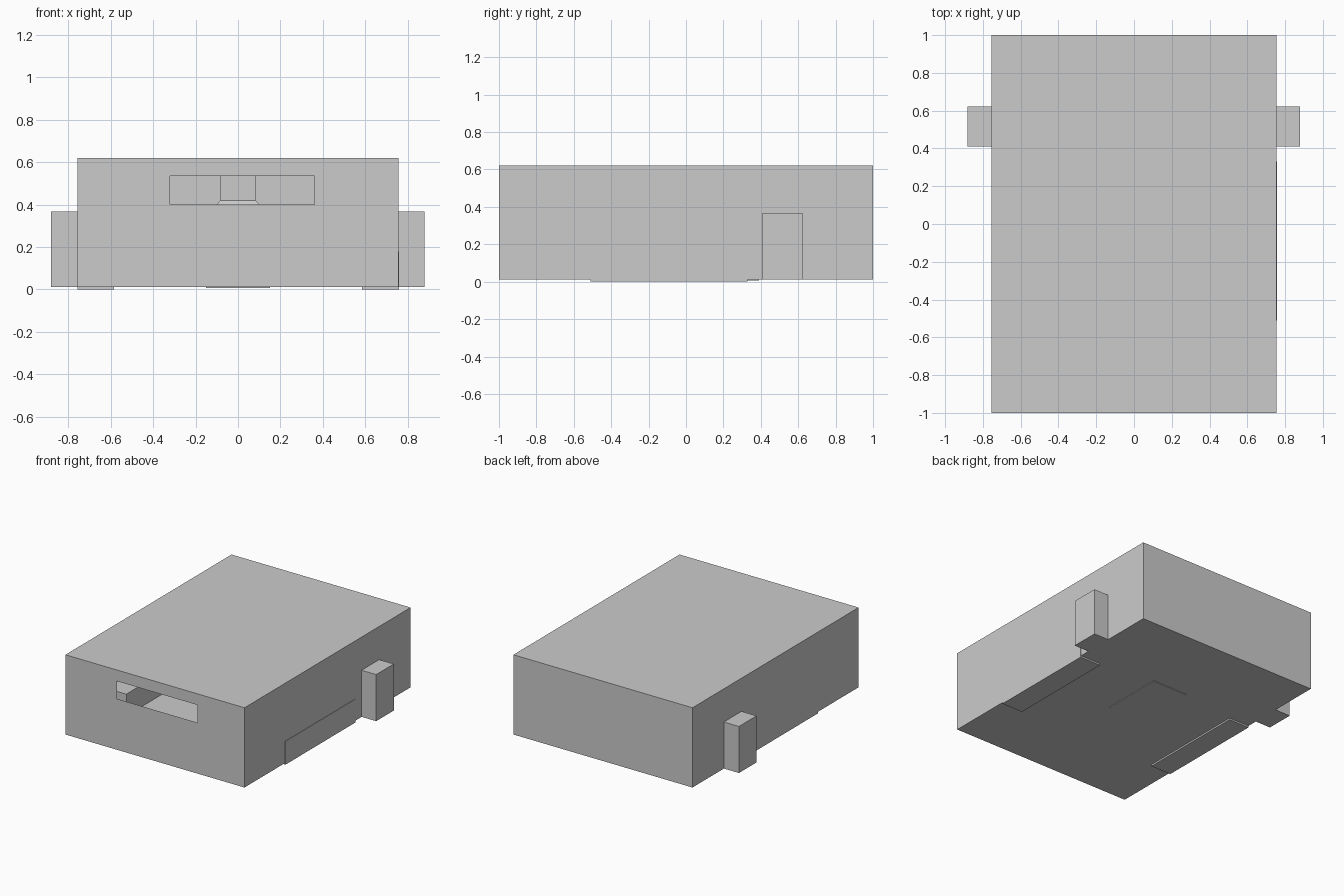
import bpy, bmesh

if "Cube" in bpy.data.objects:
    bpy.data.objects.remove(bpy.data.objects["Cube"])


def finish(name, bm):
    """Turn a bmesh into a named object."""
    mesh = bpy.data.meshes.new(name)
    bm.to_mesh(mesh)
    bm.free()
    obj = bpy.data.objects.new(name, mesh)
    bpy.context.collection.objects.link(obj)
    return obj


def loft(name, sections, open_front=False):
    """Stack rectangles (x0, x1, y0, y1, z) into a closed solid."""
    bm = bmesh.new()
    rings = [[bm.verts.new(p) for p in ((x0, y0, z), (x1, y0, z), (x1, y1, z), (x0, y1, z))]
             for x0, x1, y0, y1, z in sections]
    bm.faces.new(rings[0][::-1])
    bm.faces.new(rings[-1])
    for low, high in zip(rings, rings[1:]):
        for i in range(1 if open_front else 0, 4):
            j = (i + 1) % 4
            bm.faces.new((low[i], low[j], high[j], high[i]))
    if open_front:
        return bm, rings
    return finish(name, bm)


def box(name, x0, x1, y0, y1, z0, z1):
    return loft(name, [(x0, x1, y0, y1, z0), (x0, x1, y0, y1, z1)])


W, BASE, TOP = 0.755, 0.012, 0.62

# Hollow thin-walled housing with a slot window in the front panel
bm, rings = loft("housing", [(-W, W, -1, 1, BASE), (-W, W, -1, 1, TOP)], open_front=True)
outer = [rings[0][0], rings[0][1], rings[1][1], rings[1][0]]
inner = [bm.verts.new((x, -1, z)) for x, z in
         ((-0.32, 0.40), (0.36, 0.40), (0.36, 0.535), (-0.32, 0.535))]
for i in range(4):
    j = (i + 1) % 4
    bm.faces.new((outer[i], outer[j], inner[j], inner[i]))
finish("housing", bm)

# Side tabs
for side, x0, x1 in (("left", -0.882, -W), ("right", W, 0.878)):
    box(side + "_tab", x0, x1, 0.41, 0.622, BASE, 0.367)

# Foot blocks that stick out slightly below the housing
for side, x0, x1 in (("left", -W, -0.585), ("right", 0.583, 0.758)):
    box(side + "_foot", x0, x1, -0.51, 0.33, 0.0, 0.178)

# Inner post: wide base, sloped shoulder, narrow upright seen through the slot
loft("inner_post", [(-0.15, 0.15, -0.085, 0.39, 0.007),
                    (-0.15, 0.15, -0.085, 0.39, 0.345),
                    (-0.083, 0.083, -0.018, 0.323, 0.42),
                    (-0.083, 0.083, -0.018, 0.323, 0.60)])
